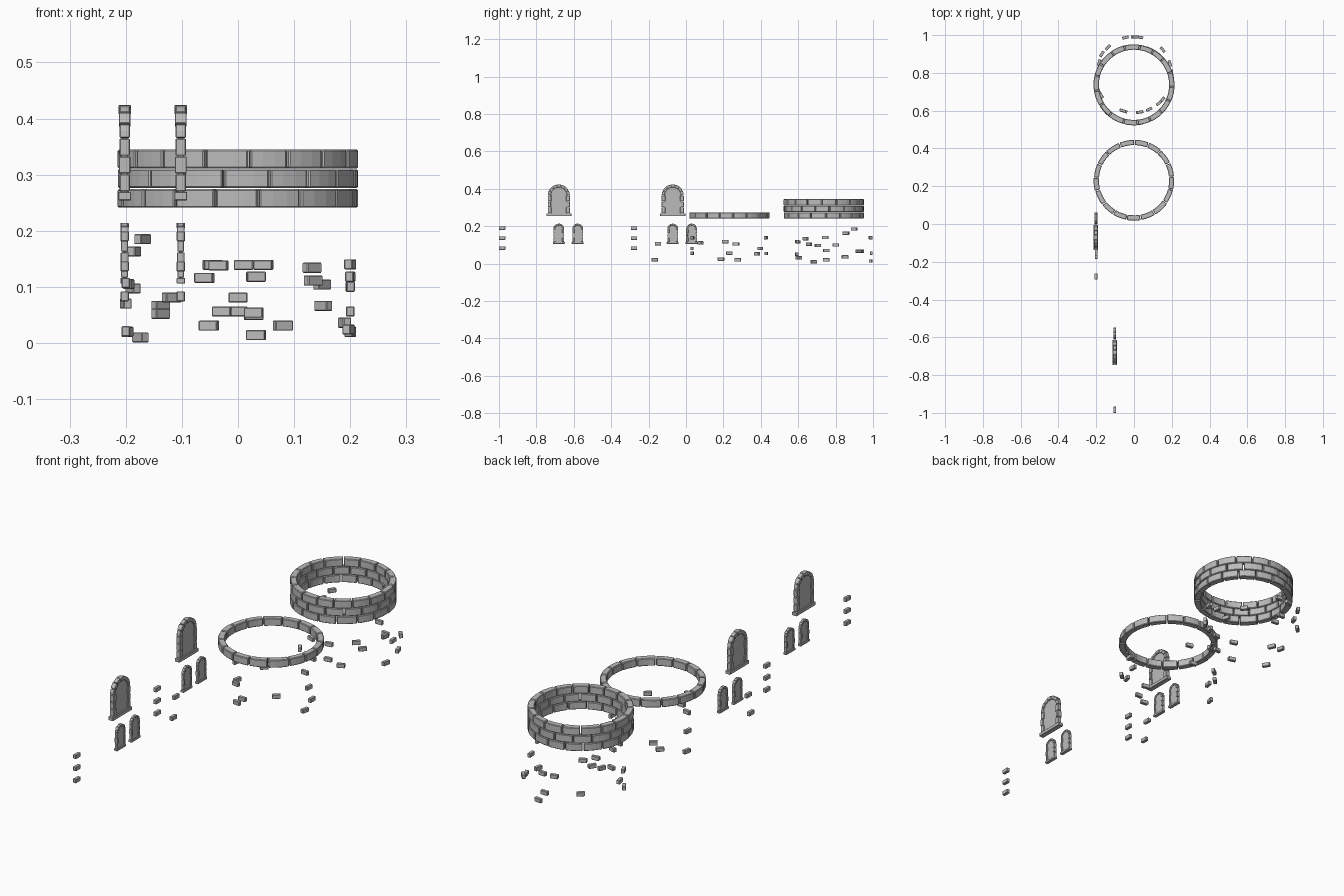
import bpy, bmesh, random
from math import sin, cos, pi, radians, atan2
from mathutils import Vector

random.seed(4)
cube = bpy.data.objects.get("Cube")
if cube:
    bpy.data.objects.remove(cube, do_unlink=True)

stone = bpy.data.materials.new("grey stone")
stone.use_nodes = True
GREY = (0.5, 0.5, 0.5, 1)
stone.diffuse_color = GREY
stone.node_tree.nodes["Principled BSDF"].inputs["Base Color"].default_value = GREY


def prism(bm, outline, low, high, place):
    """Extrude a 2D outline between two depths; place maps (u, v, depth) to space."""
    a = [bm.verts.new(place(u, v, low)) for u, v in outline]
    b = [bm.verts.new(place(u, v, high)) for u, v in outline]
    bm.faces.new(a[::-1])
    bm.faces.new(b)
    n = len(a)
    for i in range(n):
        j = (i + 1) % n
        bm.faces.new((a[i], a[j], b[j], b[i]))


def arc(radius, a0, a1, steps, v0=0):
    return [(radius * cos(a0 + (a1 - a0) * i / steps),
             v0 + radius * sin(a0 + (a1 - a0) * i / steps)) for i in range(steps + 1)]


def wedge(r0, r1, a0, a1, steps, v0=0):
    return arc(r1, a0, a1, steps, v0) + arc(r0, a1, a0, steps, v0)


def rect(u0, u1, v0, v1):
    return [(u0, v0), (u1, v0), (u1, v1), (u0, v1)]


def finish(name, bm, location, bevel):
    bmesh.ops.recalc_face_normals(bm, faces=bm.faces)
    mesh = bpy.data.meshes.new(name)
    bm.to_mesh(mesh)
    bm.free()
    mesh.materials.append(stone)
    obj = bpy.data.objects.new(name, mesh)
    obj.location = location
    bpy.context.collection.objects.link(obj)
    if bevel:
        mod = obj.modifiers.new("chipped edges", 'BEVEL')
        mod.width = bevel
        mod.segments = 1
        mod.limit_method = 'ANGLE'
        mod.angle_limit = radians(40)
    return obj


def brick_ring(name, y, z, start, count=17):
    """One course of curved bricks."""
    bm = bmesh.new()
    step = 2 * pi / count
    cuts = [radians(start) + step * i + random.uniform(-0.03, 0.03) for i in range(count)]
    cuts.append(cuts[0] + 2 * pi)
    for a, b in zip(cuts, cuts[1:]):
        outer = 0.215 - random.uniform(0, 0.003)
        prism(bm, wedge(0.186, outer, a + 0.01, b - 0.01, 3), 0, 0.0335,
              lambda u, v, d: Vector((u, v, d)))
    finish(name, bm, (0, y, z), 0.0025)


def window(name, x, y, z, half, height, rim, depth, sill, stones):
    """Arched window: recessed panel, jamb stones, arch stones and sill."""
    place = lambda u, v, d: Vector((d, u, v))
    spring = height - half
    inner = half - rim
    bm = bmesh.new()
    base = height * 0.09
    panel = [(-inner - 0.002, base), (inner + 0.002, base)] + arc(inner + 0.002, 0, pi, 10, spring)
    prism(bm, panel, -depth * 0.25, depth * 0.25, place)
    finish(name + "_panel", bm, (x, y, z), 0)

    bm = bmesh.new()
    prism(bm, rect(-sill, sill, 0, base), -depth * 0.55, depth * 0.55, place)
    jamb = (spring - base) / stones
    for side in (-1, 1):
        for i in range(stones):
            d = depth * (0.5 if i % 2 else 0.44)
            edge = inner - (rim * 0.25 if i % 2 == 0 else 0)
            low = base + jamb * i
            u0, u1 = sorted((side * edge, side * half))
            prism(bm, rect(u0, u1, low + 0.0007, low + jamb - 0.0007), -d, d, place)
    count = 7
    for i in range(count):
        d = depth * (0.54 if i == count // 2 else 0.44 + 0.06 * (i % 2))
        a = pi * i / count
        prism(bm, wedge(inner, half, a + 0.015, a + pi / count - 0.015, 2, spring),
              -d, d, place)
    finish(name + "_frame", bm, (x, y, z), depth * 0.07)


def loose_brick(name, x, y, z, angle):
    bm = bmesh.new()
    prism(bm, rect(-0.017, 0.017, -0.0075, 0.0075), -0.009, 0.009,
          lambda u, v, d: Vector((u, v, d)))
    finish(name, bm, (x, y, z), 0.0015).rotation_euler.z = angle


# Brick rings: a single course and a stack of three
brick_ring("single_ring", 0.232, 0.241, 6)
for i, start in enumerate((7, 14.5, 3.7)):
    brick_ring(f"stacked_ring_{i + 1}", 0.737, 0.241 + 0.035 * i, start - 90)

# Two groups of windows, each with a column of three bricks
for group, x, y in (("front", -0.102, -0.68), ("rear", -0.202, -0.071)):
    window(group + "_large_window", x, y, 0.254, 0.059, 0.17, 0.016, 0.021, 0.067, 3)
    for k, offset in enumerate((0.0, 0.101)):
        window(f"{group}_small_window_{k + 1}", x, y + offset, 0.106,
               0.029, 0.108, 0.009, 0.014, 0.032, 3)
    column_y = -0.983 if group == "front" else -0.278
    for k in range(3):
        loose_brick(f"{group}_column_brick_{k + 1}", x, column_y, 0.083 + 0.0535 * k, pi / 2)

# Stray bricks beside the rear windows
loose_brick("stray_brick_1", -0.2, -0.15, 0.107, pi / 2)
loose_brick("stray_brick_2", -0.2, -0.167, 0.021, pi / 2)

# Scattered bricks tangent to a circle: (x, y offset from its centre, z)
single_scatter = [
    (0.134, -0.155, 0.111), (-0.035, -0.197, 0.138), (0, -0.2, 0.081), (-0.029, -0.198, 0.056),
    (0.2, -0.022, 0.118), (-0.195, 0.035, 0.105), (0.2, 0, 0.056), (0.197, -0.045, 0.024),
    (-0.197, 0.045, 0.02), (-0.138, 0.148, 0.052), (-0.118, 0.165, 0.081),
    (0.045, 0.195, 0.139), (0.028, 0.198, 0.054),
]
stacked_scatter = [
    (-0.17, 0.11, 0.185), (-0.185, 0.065, 0.163), (-0.138, 0.145, 0.066), (-0.045, 0.197, 0.139),
    (0.01, 0.2, 0.139), (0.032, 0.198, 0.014), (0, 0.2, 0.056), (0.152, 0.133, 0.066),
    (0.19, 0.06, 0.036), (-0.06, -0.19, 0.116), (0.032, -0.197, 0.118), (-0.052, -0.193, 0.031),
    (0.028, -0.198, 0.05), (0.08, -0.183, 0.031), (0.15, -0.132, 0.104), (0.132, -0.15, 0.134),
    (-0.174, -0.108, 0.01), (-0.187, -0.085, 0.097), (0.2, -0.045, 0.14), (0.2, 0.01, 0.1),
    (-0.2, -0.04, 0.07), (0.2, -0.04, 0.02),
]
for label, centre, spots in (("single", 0.232, single_scatter), ("stacked", 0.79, stacked_scatter)):
    for k, (x, dy, z) in enumerate(spots):
        loose_brick(f"{label}_scatter_brick_{k + 1}", x, centre + dy, max(z, 0.009),
                    atan2(dy, x) + pi / 2)
